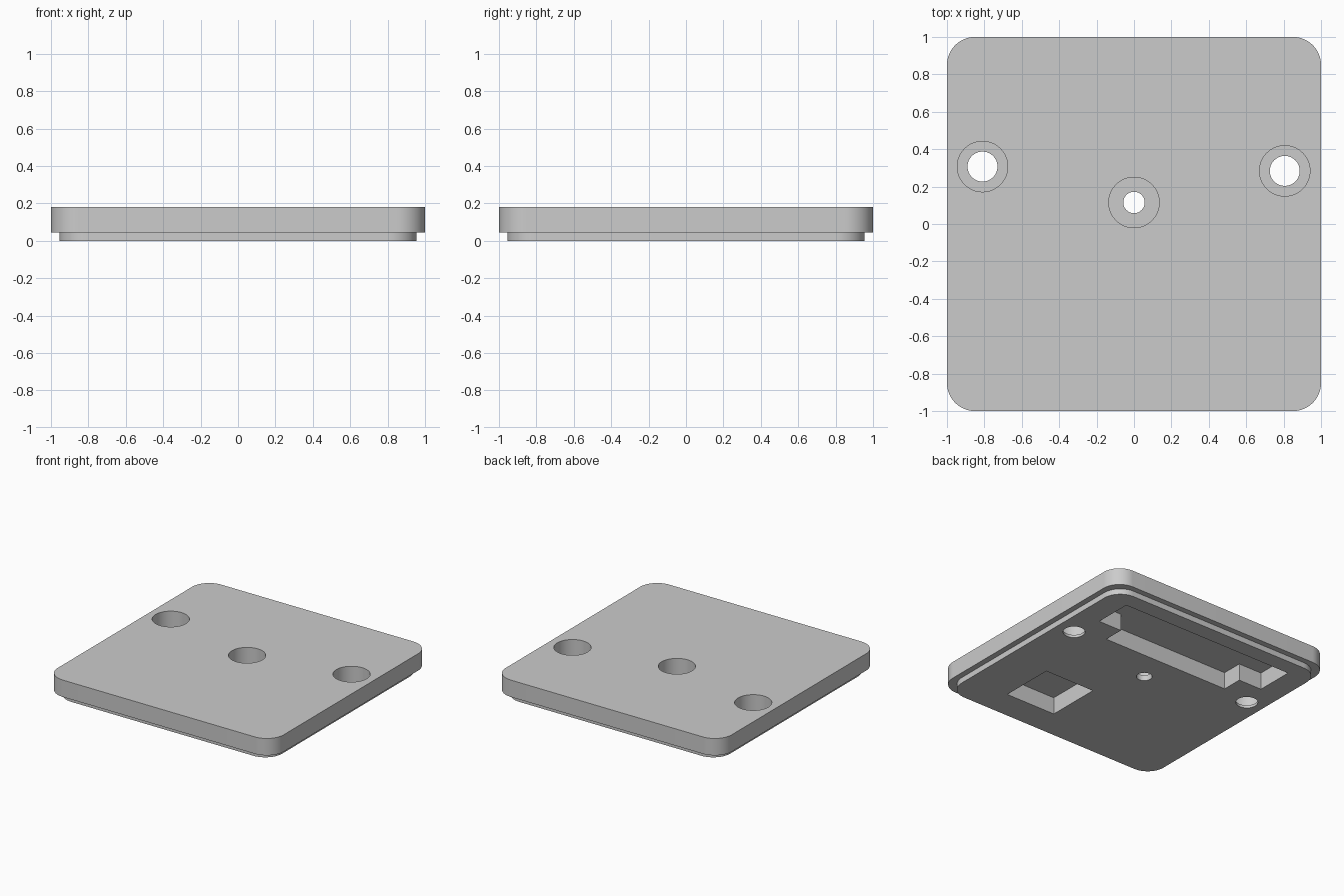
import bpy
import bmesh
from math import radians, sin, cos, pi

if "Cube" in bpy.data.objects:
    bpy.data.objects.remove(bpy.data.objects["Cube"], do_unlink=True)

TOP = 0.18          # overall height
STEP = 0.045        # height of the inset lip
ROOF = 0.135        # ceiling of the underside pockets


def rounded_square(half, radius, steps=16):
    """Outline of a square with rounded corners, counter-clockwise."""
    c = half - radius
    points = []
    for corner, (sx, sy) in enumerate(((1, 1), (-1, 1), (-1, -1), (1, -1))):
        for i in range(steps + 1):
            a = (corner + i / steps) * pi / 2
            points.append((sx * c + radius * cos(a), sy * c + radius * sin(a)))
    return points


def circle(x, y, radius, sides=64):
    return [(x + radius * cos(2 * pi * i / sides), y + radius * sin(2 * pi * i / sides))
            for i in range(sides)]


def rectangle(x0, x1, y0, y1):
    return [(x0, y0), (x1, y0), (x1, y1), (x0, y1)]


def loft(name, layers):
    """Closed solid through a stack of (outline, height) layers."""
    bm = bmesh.new()
    rings = [[bm.verts.new((x, y, z)) for x, y in outline] for outline, z in layers]
    n = len(rings[0])
    for low, high in zip(rings, rings[1:]):
        for i in range(n):
            j = (i + 1) % n
            bm.faces.new((low[i], low[j], high[j], high[i]))
    bm.faces.new(rings[0][::-1])
    bm.faces.new(rings[-1])
    mesh = bpy.data.meshes.new(name)
    bm.to_mesh(mesh)
    bm.free()
    obj = bpy.data.objects.new(name, mesh)
    bpy.context.collection.objects.link(obj)
    return obj


def cut(body, name, layers):
    """Subtract a lofted solid from the body and discard the cutter."""
    cutter = loft(name, layers)
    cutter.hide_render = True
    mod = body.modifiers.new(name, "BOOLEAN")
    mod.operation = "DIFFERENCE"
    mod.solver = "EXACT"
    mod.object = cutter
    bpy.context.view_layer.objects.active = body
    bpy.ops.object.modifier_apply(modifier=mod.name)
    bpy.data.objects.remove(cutter, do_unlink=True)


# Plate with a smaller lip underneath
lip = rounded_square(0.955, 0.15)
rim = rounded_square(1.0, 0.15)
plate = loft("cover_plate", [(lip, 0), (lip, STEP), (rim, STEP), (rim, TOP)])

# Underside pockets: a square one, and a long one with a narrower ledge
pockets = {
    "square_pocket": (0.155, 0.595, -0.72, -0.28),
    "long_pocket": (-0.765, 0.765, 0.52, 0.825),
    "ledge_pocket": (-0.56, 0.56, 0.355, 0.7),
}
for name, bounds in pockets.items():
    shape = rectangle(*bounds)
    cut(plate, name, [(shape, -0.1), (shape, ROOF)])

# Counterbored holes: position, through radius, counterbore floor
holes = {
    "right_hole": (-0.81, 0.307, 0.08, 0.022),
    "left_hole": (0.806, 0.284, 0.08, 0.022),
    "centre_hole": (0.0, 0.115, 0.057, STEP),
}
for name, (x, y, radius, floor) in holes.items():
    small, wide = circle(x, y, radius), circle(x, y, 0.135)
    cut(plate, name, [(small, -0.1), (small, floor), (wide, floor), (wide, TOP + 0.1)])

# Plain grey finish
grey = bpy.data.materials.new("plain_grey")
grey.use_nodes = True
colour = (0.6, 0.6, 0.6, 1)
grey.diffuse_color = colour
grey.node_tree.nodes["Principled BSDF"].inputs["Base Color"].default_value = colour
plate.data.materials.clear()
plate.data.materials.append(grey)

# Smooth corners and bores, keep edges crisp
bpy.ops.object.select_all(action="DESELECT")
plate.select_set(True)
bpy.context.view_layer.objects.active = plate
bpy.ops.object.shade_smooth_by_angle(angle=radians(30))
